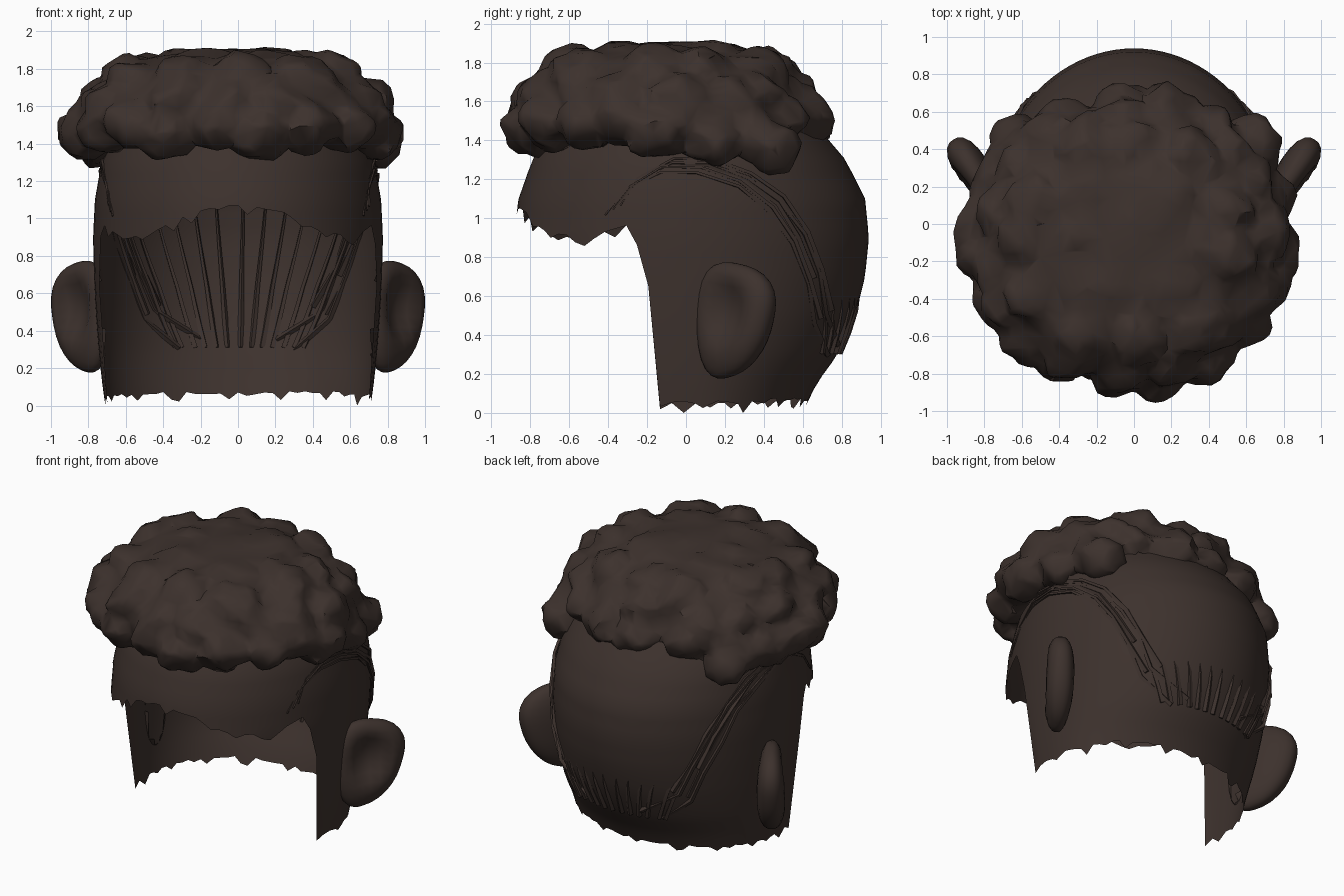
import bpy, bmesh, math, random
from mathutils import Vector, noise

if "Cube" in bpy.data.objects:
    bpy.data.objects.remove(bpy.data.objects["Cube"])

random.seed(4)
mat = bpy.data.materials.new("dark_brown")
mat.diffuse_color = (0.046, 0.031, 0.026, 1)
mat.use_nodes = True
mat.node_tree.nodes["Principled BSDF"].inputs["Base Color"].default_value = mat.diffuse_color

# scalp profile: z, half width, front y, back y
RINGS = [(0.0, .71, -.89, .60), (.15, .73, -.89, .67), (.3, .745, -.89, .78), (.5, .76, -.89, .87),
         (.7, .77, -.89, .92), (.9, .775, -.89, .94), (1.1, .765, -.86, .92), (1.3, .73, -.79, .82),
         (1.5, .63, -.65, .65), (1.65, .47, -.47, .47), (1.75, .27, -.25, .27), (1.8, .01, .04, .06)]
CY = 0.05


def lerp_table(table, t):
    if t <= table[0][0]:
        return table[0][1:]
    for a, b in zip(table, table[1:]):
        if t <= b[0]:
            f = (t - a[0]) / (b[0] - a[0])
            return [p + (q - p) * f for p, q in zip(a[1:], b[1:])]
    return table[-1][1:]


def surf(az, z, off=0.0):
    hx, yf, yb = lerp_table(RINGS, z)
    s = math.sin(az)
    y = CY + s * ((yb - CY) if s > 0 else (CY - yf))
    p = Vector((hx * math.cos(az), y, z))
    return p + Vector((p.x, p.y - CY, (z - .9) * .9)).normalized() * off


def inside_scalp(p, margin):
    if p.z > 1.78:
        return False
    hx, yf, yb = lerp_table(RINGS, p.z)
    ry = (yb - CY) if p.y > CY else (CY - yf)
    return math.hypot(p.x / hx, (p.y - CY) / max(ry, .01)) < 1 - margin


def finish(name, me, angle=40):
    if isinstance(me, bmesh.types.BMesh):
        bm, me = me, bpy.data.meshes.new(name)
        bm.to_mesh(me)
        bm.free()
    ob = bpy.data.objects.new(name, me)
    bpy.context.collection.objects.link(ob)
    me.materials.clear()
    me.materials.append(mat)
    bpy.ops.object.select_all(action='DESELECT')
    ob.select_set(True)
    bpy.context.view_layer.objects.active = ob
    bpy.ops.object.shade_smooth_by_angle(angle=math.radians(angle))
    return ob


def trim(bm, margin):
    bm.faces.ensure_lookup_table()
    bmesh.ops.delete(bm, geom=[f for f in bm.faces if inside_scalp(f.calc_center_median(), margin)],
                     context='FACES')


# scalp shell with ragged lower edge and open face
EDGE = [(-.89, 1.06), (-.8, .99), (-.7, .92), (-.5, .89), (-.3, .97), (-.21, .86), (-.19, .6), (-.18, .05)]
N = 96
ZS = [.05 + i * .07 for i in range(24)] + [1.7, 1.75, 1.8]
bm = bmesh.new()
cols = []
for i in range(N):
    az = 2 * math.pi * i / N
    y = surf(az, .9).y
    low = lerp_table(EDGE, y)[0] + random.uniform(-.008, .012)
    if i % 6 == 1 or random.random() < .08:
        low -= random.uniform(.02, .05)
    if y > .6:
        low += .015
    low = max(low, 0.0)
    cols.append([bm.verts.new(surf(az, z)) for z in [low] + [max(z, low) for z in ZS[1:]]])
for i in range(N):
    a, b = cols[i], cols[(i + 1) % N]
    for k in range(len(ZS) - 1):
        bm.faces.new((a[k], b[k], b[k + 1], a[k + 1]))
bmesh.ops.remove_doubles(bm, verts=bm.verts, dist=.0005)
finish("scalp", bm)

# ears: flattened, swept outward and back, thick at the rim, with a shallow hollow
for side in (1, -1):
    bm = bmesh.new()
    bmesh.ops.create_uvsphere(bm, u_segments=24, v_segments=16, radius=1)
    along = Vector((.55, .83, 0)).normalized()
    out = Vector((along.y, -along.x, 0))
    for v in bm.verts:
        n = v.co.copy()
        n *= (abs(n.x) ** 2.5 + abs(n.y) ** 2.5 + abs(n.z) ** 2.5) ** (-1 / 2.5)
        thick = .09 * n.x * (1 + .15 * n.y)
        if n.x > 0:
            thick -= .08 * max(0, 1 - ((n.y + .1) ** 2 + (n.z - .15) ** 2) / .4)
        l = .225 * n.y * (1 + .15 * n.z) + .03 * n.z
        p = Vector((.835, .25, .475)) + along * l + out * thick
        p.z += .29 * n.z - .05 * n.y * n.z
        p.x = min(p.x, 1.0)
        v.co = p
    trim(bm, .02)
    if side < 0:
        for v in bm.verts:
            v.co.x *= -1
        bmesh.ops.reverse_faces(bm, faces=bm.faces)
    finish("ear_right" if side > 0 else "ear_left", bm, 60)

# hair: rounded cap plus many puffy lumps, fused into one skin
HC = Vector((-.035, -.09, 1.48))


def cap_point(d, rx, ry, rz, power=2.5):
    rho = math.hypot(d.x, d.y)
    k = (rho ** power + abs(d.z) ** power) ** (-1 / power)
    p = HC + Vector((d.x * k * rx, d.y * k * ry, d.z * k * rz))
    p.z += .1 * max(0, p.y - .3) * (1 - max(0, d.z))
    return p


def add_blob(bm, place, level):
    for v in bmesh.ops.create_icosphere(bm, subdivisions=level, radius=1)["verts"]:
        v.co = place(v.co.normalized())


def lump(centre, r, squash):
    def place(d):
        k = r * (1 + .3 * noise.noise(d * 1.8 + centre * 9))
        return centre + Vector((d.x * k, d.y * k, d.z * k * squash))
    return place


bm = bmesh.new()
add_blob(bm, lambda d: cap_point(d, .80, .73, .42 if d.z > 0 else .1), 4)
# rim lumps
for i in range(19):
    a = 2 * math.pi * (i + random.uniform(-.25, .25)) / 19
    p = cap_point(Vector((math.cos(a), math.sin(a), 0)), .75, .68, .4)
    p.z += random.uniform(-.05, .04)
    add_blob(bm, lump(p, random.uniform(.135, .185), .85), 3)
# upper lumps
for ring, (el, count, r) in enumerate([(.36, 15, .17), (.75, 11, .18), (1.15, 6, .22), (1.5, 2, .22)]):
    for i in range(count):
        a = 2 * math.pi * (i + .5 * (ring % 2) + random.uniform(-.25, .25)) / count
        e = el + random.uniform(-.08, .08)
        d = Vector((math.cos(a) * math.cos(e), math.sin(a) * math.cos(e), math.sin(e)))
        p = cap_point(d, .72, .65, .33 if ring < 2 else .32)
        add_blob(bm, lump(p, r * random.uniform(.85, 1.12), .6 if ring > 1 else .85), 3)
# low lumps hanging behind the temples and stray ones at the rim
for x, y, z, r in [(.63, .45, 1.36, .14), (-.63, .45, 1.36, .14), (.63, .34, 1.42, .15), (-.64, .34, 1.42, .15),
                   (.72, .15, 1.4, .14), (-.74, .12, 1.4, .14), (-.82, -.15, 1.44, .14), (.74, -.2, 1.44, .13)]:
    add_blob(bm, lump(Vector((x, y, z)), r, .95), 3)
me = bpy.data.meshes.new("hair_lumps")
bm.to_mesh(me)
bm.free()
tmp = bpy.data.objects.new("hair_lumps", me)
bpy.context.collection.objects.link(tmp)
m = tmp.modifiers.new("fuse", 'REMESH')
m.mode = 'VOXEL'
m.voxel_size = .022
m = tmp.modifiers.new("facet", 'DECIMATE')
m.ratio = .08
fused = bpy.data.meshes.new_from_object(tmp.evaluated_get(bpy.context.evaluated_depsgraph_get()))
bpy.data.objects.remove(tmp)
bm = bmesh.new()
bm.from_mesh(fused)
for v in bm.verts:
    v.co.z = min(v.co.z, 1.9 + (v.co.z - 1.9) * .5)
trim(bm, .03)
finish("hair", bm, 45)

# fine strands combed round the sides and down the back
cu = bpy.data.curves.new("strand_paths", 'CURVE')
cu.dimensions = '3D'
cu.bevel_depth = .016
cu.bevel_resolution = 0
cu.use_fill_caps = True


def strand(pts):
    sp = cu.splines.new('POLY')
    sp.points.add(len(pts) - 1)
    for i, (q, p) in enumerate(zip(sp.points, pts)):
        q.co = (*p, 1)
        q.radius = 1.1 - .75 * i / (len(pts) - 1)


for i in range(13):
    u = (i - 6) / 6 + random.uniform(-.04, .04)
    pts = []
    for k in range(9):
        f = k / 8
        az = math.pi / 2 - u * math.radians(28 + 33 * f)
        pts.append(surf(az, .31 + .85 * f, (.004, .002, -.006)[k] if k < 3 else -.018))
    strand(pts)

BAND = [(.76, .34), (.70, .5), (.66, .7), (.58, .9), (.46, 1.08), (.3, 1.2), (.1, 1.27), (-.1, 1.27),
        (-.28, 1.17), (-.38, 1.04)]
for side in (1, -1):
    for j in range(5):
        o = (j - 2) * .02
        pts = []
        for y, z in BAND:
            y += o + random.uniform(-.012, .012)
            z += o * .8 + random.uniform(-.008, .008)
            hx, yf, yb = lerp_table(RINGS, z)
            s = (y - CY) / ((yb - CY) if y > CY else (CY - yf))
            p = surf(math.asin(max(-1, min(1, s))), z, random.uniform(-.008, .012))
            p.x *= side
            pts.append(p)
        strand(pts[j % 3:len(pts) - (j % 2)])
tmp = bpy.data.objects.new("strand_paths", cu)
bpy.context.collection.objects.link(tmp)
me = bpy.data.meshes.new_from_object(tmp.evaluated_get(bpy.context.evaluated_depsgraph_get()))
bpy.data.objects.remove(tmp)
finish("hair_strands", me)
